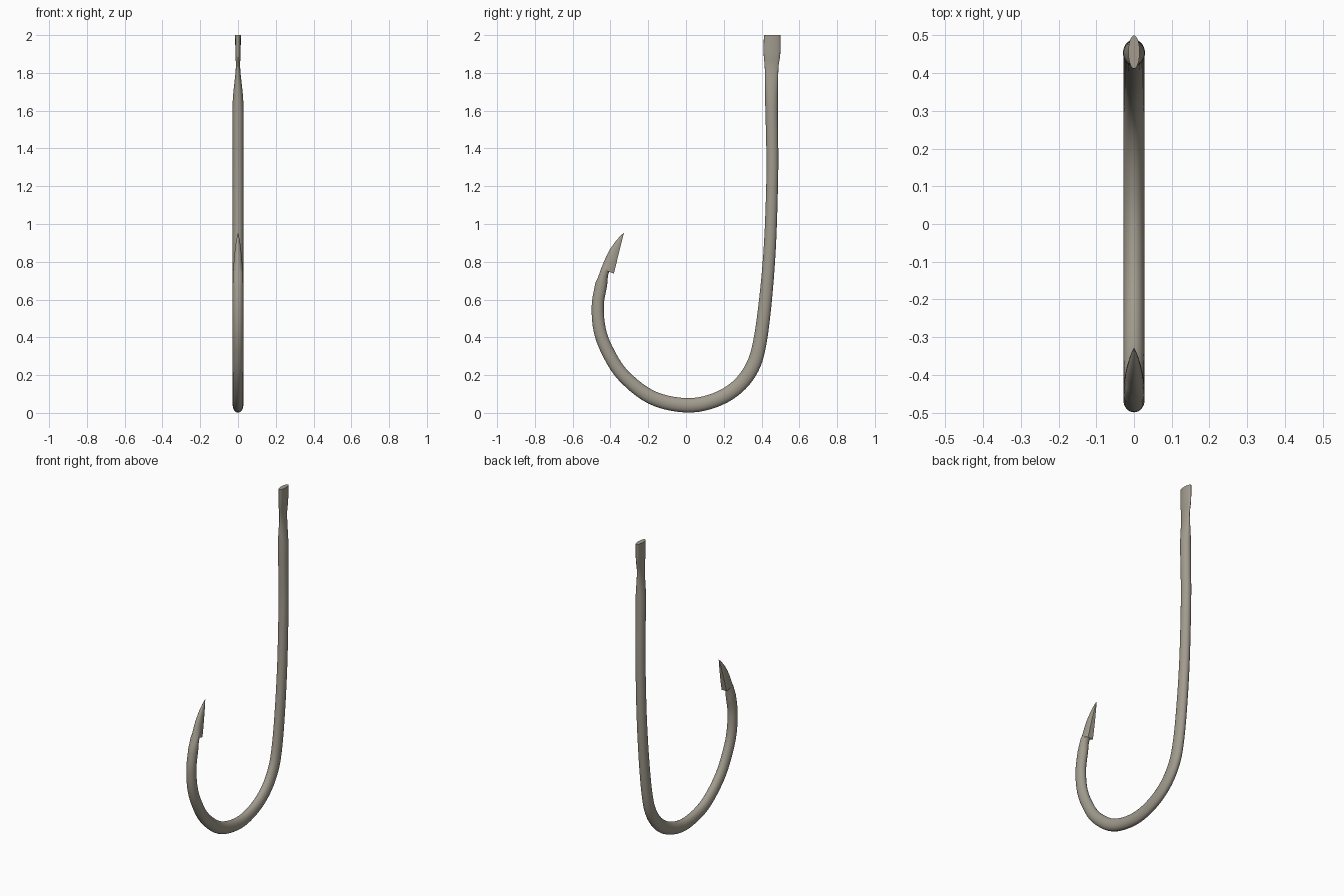
import bpy, bmesh, math
from mathutils import Vector

if "Cube" in bpy.data.objects:
    bpy.data.objects.remove(bpy.data.objects["Cube"])

SIDES = 32

# Wire centre line: y, z, half depth (in the hook plane), half width (x)
KEYS = [
    (-0.449, 0.680, 0.032, 0.028), (-0.467, 0.570, 0.032, 0.028),
    (-0.457, 0.440, 0.033, 0.028), (-0.413, 0.322, 0.034, 0.028),
    (-0.330, 0.196, 0.035, 0.028), (-0.180, 0.081, 0.037, 0.028),
    (0.000, 0.040, 0.038, 0.028), (0.150, 0.066, 0.038, 0.028),
    (0.270, 0.136, 0.038, 0.028), (0.350, 0.240, 0.038, 0.028),
    (0.390, 0.370, 0.036, 0.028), (0.421, 0.600, 0.034, 0.028),
    (0.445, 0.900, 0.032, 0.028), (0.457, 1.260, 0.031, 0.028),
    (0.456, 1.450, 0.032, 0.028), (0.453, 1.650, 0.034, 0.028),
    (0.453, 1.820, 0.036, 0.012), (0.455, 1.900, 0.044, 0.014),
    (0.456, 2.000, 0.044, 0.015),
]


def resample(keys, steps):
    """Catmull-Rom interpolation of the keyed sections."""
    k = [Vector(p) for p in keys]
    k = [2 * k[0] - k[1]] + k + [2 * k[-1] - k[-2]]
    out = []
    for a, b, c, d in zip(k, k[1:], k[2:], k[3:]):
        for s in range(steps):
            t = s / steps
            out.append(0.5 * (2 * b + (c - a) * t + (2 * a - 5 * b + 4 * c - d) * t * t
                              + (3 * b - a - 3 * c + d) * t ** 3))
    return out + [k[-2]]


# Sections as (outer yz, inner yz, half width, flat inner face)
sections = []
path = resample(KEYS, 5)
for n, p in enumerate(path):
    a, b = path[max(n - 1, 0)], path[min(n + 1, len(path) - 1)]
    t = Vector((b[0] - a[0], b[1] - a[1])).normalized()
    if n == len(path) - 1:
        t = Vector((0, 1))
    inner = Vector((-t.y, t.x))
    c = Vector((p[0], p[1]))
    sections.append((c - inner * p[2], c + inner * p[2], p[3], False))

# Barbed point: notch, barb edge, then a flat inner face up to the tip
tip = [
    ((-0.330, 0.953), (-0.329, 0.950), 0.001, True),
    ((-0.352, 0.932), (-0.338, 0.917), 0.007, True),
    ((-0.376, 0.904), (-0.349, 0.873), 0.013, True),
    ((-0.401, 0.869), (-0.361, 0.823), 0.018, True),
    ((-0.423, 0.828), (-0.371, 0.782), 0.022, True),
    ((-0.449, 0.765), (-0.382, 0.737), 0.025, True),
    ((-0.455, 0.748), (-0.398, 0.771), 0.026, False),
    ((-0.467, 0.715), (-0.413, 0.728), 0.027, False),
]
sections = [(Vector(o), Vector(i), w, f) for o, i, w, f in tip] + sections

# Loft the sections into one hook
bm = bmesh.new()
rings = []
for o, i, w, flat in sections:
    ring = []
    for s in range(SIDES):
        ang = 2 * math.pi * s / SIDES
        d = math.cos(ang)
        if flat:
            d = min(d / math.cos(math.pi / 4), 1) if d > 0 else d
        p = (o + i) / 2 + (i - o) / 2 * d
        ring.append(bm.verts.new((w * math.sin(ang), p.x, p.y)))
    rings.append(ring)
for r, q in zip(rings, rings[1:]):
    for s in range(SIDES):
        e = (s + 1) % SIDES
        bm.faces.new((r[s], r[e], q[e], q[s]))
bm.faces.new(rings[0])
bm.faces.new(rings[-1])
bmesh.ops.recalc_face_normals(bm, faces=bm.faces[:])

mesh = bpy.data.meshes.new("fish_hook")
bm.to_mesh(mesh)
bm.free()
hook = bpy.data.objects.new("fish_hook", mesh)
bpy.context.collection.objects.link(hook)

# Worn grey-brown metal
mat = bpy.data.materials.new("metal")
mat.diffuse_color = (0.36, 0.33, 0.27, 1)
mat.use_nodes = True
mat.node_tree.nodes["Principled BSDF"].inputs["Base Color"].default_value = mat.diffuse_color
mesh.materials.append(mat)

bpy.context.view_layer.objects.active = hook
hook.select_set(True)
bpy.ops.object.shade_smooth_by_angle(angle=math.radians(35))
